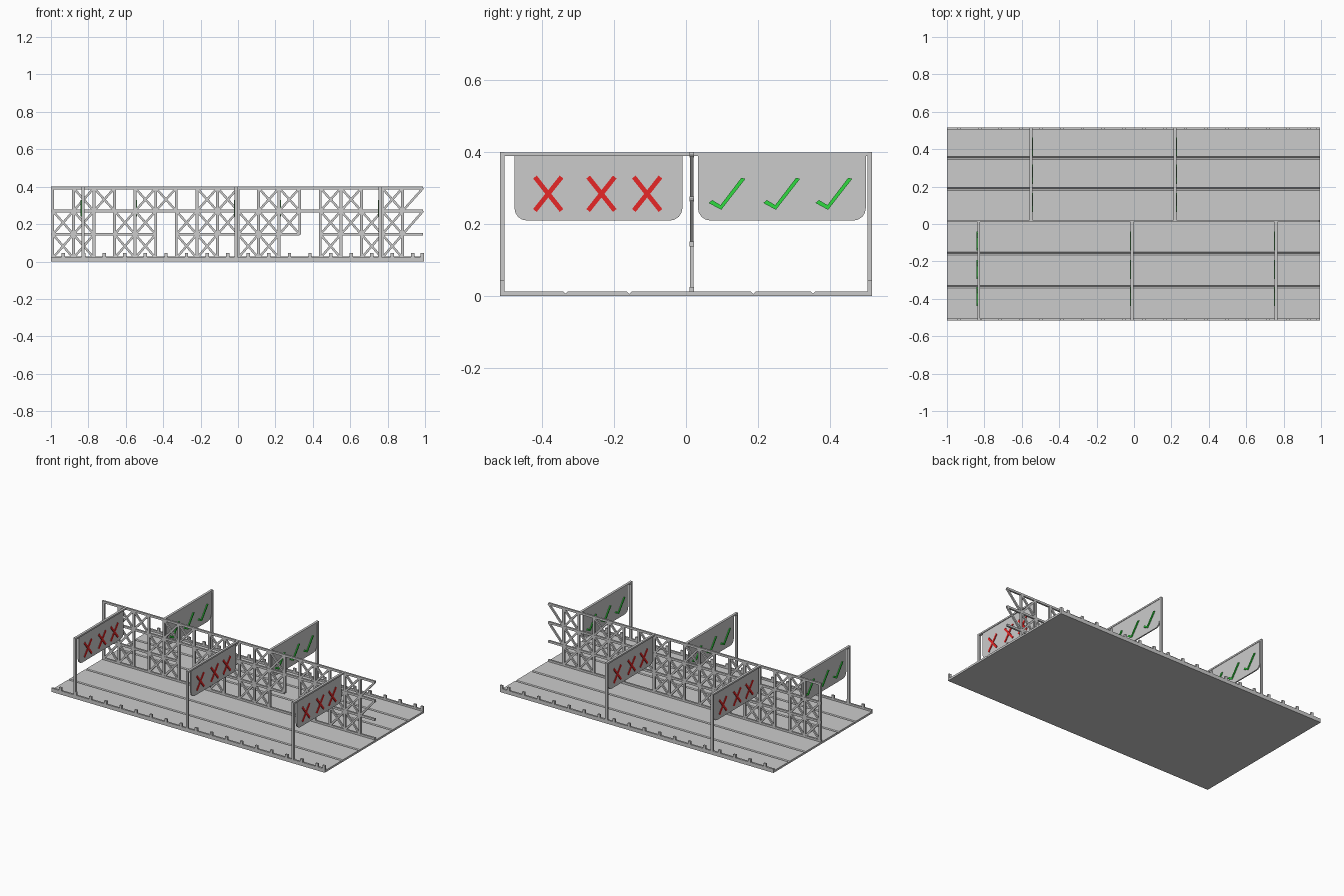
import bpy, bmesh
from mathutils import Vector

if "Cube" in bpy.data.objects:
    bpy.data.objects.remove(bpy.data.objects["Cube"])


def build(name, prisms, color=None):
    """One object from prisms, each given as (outline points, extrusion vector)."""
    bm = bmesh.new()
    for pts, ext in prisms:
        a = [bm.verts.new(p) for p in pts]
        b = [bm.verts.new(Vector(p) + Vector(ext)) for p in pts]
        bm.faces.new(a)
        bm.faces.new(b[::-1])
        n = len(a)
        for i in range(n):
            j = (i + 1) % n
            bm.faces.new((a[j], a[i], b[i], b[j]))
    bmesh.ops.recalc_face_normals(bm, faces=bm.faces[:])
    me = bpy.data.meshes.new(name)
    bm.to_mesh(me)
    bm.free()
    ob = bpy.data.objects.new(name, me)
    bpy.context.collection.objects.link(ob)
    if color:
        mat = bpy.data.materials.new(name + "_paint")
        mat.diffuse_color = color
        mat.use_nodes = True
        mat.node_tree.nodes["Principled BSDF"].inputs["Base Color"].default_value = mat.diffuse_color
        me.materials.append(mat)
    return ob


def box(x0, x1, y0, y1, z0, z1):
    return ([(x0, y0, z0), (x1, y0, z0), (x1, y0, z1), (x0, y0, z1)], (0, y1 - y0, 0))


def strip(a, b, w):
    """Corners of a straight bar of width w between two 2D points."""
    a, b = Vector(a), Vector(b)
    d = (b - a).normalized() * w / 2
    n = Vector((-d.y, d.x))
    return [a + n, b + n, b - n, a - n]


# Walkway deck: cross-section with shallow V grooves between the planks
top, edge = 0.013, 0.517
profile = [(-edge, 0), (-edge, top)]
for gy in (-0.335, -0.158, 0.187, 0.353):
    profile += [(gy - 0.007, top), (gy, 0.006), (gy + 0.007, top)]
profile += [(edge, top), (edge, 0)]
build("deck", [([(-1, y, z) for y, z in profile], (1.995, 0, 0))])

# Kerbs with short teeth along both long edges
N, X0 = 18, -0.99
CELL = 1.98 / N
for label, ya, yb in (("front", -edge, -0.505), ("back", 0.505, edge)):
    parts = [box(-1, 0.995, ya, yb, 0, 0.025)]
    for i in range(N):
        cx = X0 + (i + 0.5) * CELL
        parts.append(box(cx - 0.009, cx + 0.009, ya, yb, 0.02, 0.045))
    parts.append(box(0.977, 0.995, ya, yb, 0.02, 0.045))
    build(label + "_kerb", parts)

# Central lattice wall: three rows of cells, X = crossed, / = open end, . = empty
rows = [(0.019, "XX.XX.XX.XX..X.XX."),
        (0.145, "XX.XX.XXXXXX.XXXX/"),
        (0.270, ".XX.XX.XX.XX.XX.X/")]
LEVELS = [0.019, 0.145, 0.270, 0.393]
YA, YB = 0.010, 0.022
beams = []


def beam(a, b, w, inset=0.0):
    pts = strip(a, b, w)
    beams.append(([(p.x, YA + inset, p.y) for p in pts], (0, YB - YA - 2 * inset, 0)))


for z in (LEVELS[0], LEVELS[2], LEVELS[3]):
    beam((-1, z), (0.99, z), 0.014)
for xa, xb in ((-1, X0 + 5 * CELL), (X0 + 6 * CELL, X0 + 12 * CELL), (X0 + 13 * CELL, 0.99)):
    beam((xa, LEVELS[1]), (xb, LEVELS[1]), 0.014)
for r, (z0, cells) in enumerate(rows):
    z1 = LEVELS[r + 1]
    posts = set()
    for i, c in enumerate(cells):
        xa, xb = X0 + i * CELL, X0 + (i + 1) * CELL
        if c != ".":
            beam((xa, z0), (xb, z1), 0.012, 0.001)
            posts.add(i)
        if c == "X":
            beam((xa, z1), (xb, z0), 0.012, 0.001)
            posts.add(i + 1)
    posts.add(0)
    for i in posts:
        beam((X0 + i * CELL, z0), (X0 + i * CELL, z1), 0.015, 0.0005)
build("lattice_wall", beams)

# Rounded sign board outline (u along the board, z up)
W, R = 0.467, 0.035
K = ((0, 1), (0.076, 0.617), (0.293, 0.293), (0.617, 0.076), (1, 0))
board = [(0, 0.392)] + [(R * u, 0.21 + R * v) for u, v in K]
board += [(W - R * u, 0.21 + R * v) for u, v in reversed(K)] + [(W, 0.392)]

RED, GREEN = (0.8, 0.02, 0.02, 1), (0.03, 0.7, 0.05, 1)
crosses, ticks = [], []
for c in (0.094, 0.242, 0.369):
    u = W - c
    for s in (1, -1):
        crosses.append(strip((u - 0.037 * s, 0.238), (u + 0.037 * s, 0.331), 0.013))
for o in (0.0, 0.152, 0.297):
    ticks.append([(u + o, z) for u, z in ((0.030, 0.259), (0.040, 0.267), (0.063, 0.253),
                                          (0.121, 0.329), (0.132, 0.326), (0.065, 0.240))])


def sign(name, x, s):
    """Post, top bar and two-faced board; s = 1 for the back lane, -1 for the front lane."""
    y0 = 0.033 if s > 0 else -0.010

    def slab(pts, d0, d1):
        return ([(x + s * d0, y0 + s * p[0], p[1]) for p in pts], (s * (d1 - d0), 0, 0))

    ya, yb = sorted((s * 0.505, s * edge))
    ba, bb = sorted((0.016, s * edge))
    build(name + "_frame", [box(x - 0.008, x + 0.008, ya, yb, 0, 0.40),
                            box(x - 0.0078, x + 0.0078, ba, bb, 0.389, 0.3995)])
    build(name + "_board", [slab(board, -0.003, 0.005)])
    build(name + "_ticks", [slab(t, 0.004, 0.011) for t in ticks], GREEN)
    build(name + "_crosses", [slab(c, -0.007, -0.002) for c in crosses], RED)


# Overhead lane signs, staggered on either side of the wall
for i, x in enumerate((-0.83, -0.01, 0.76)):
    sign(f"front_sign_{i + 1}", x, -1)
for i, x in enumerate((-0.55, 0.22)):
    sign(f"back_sign_{i + 1}", x, 1)
